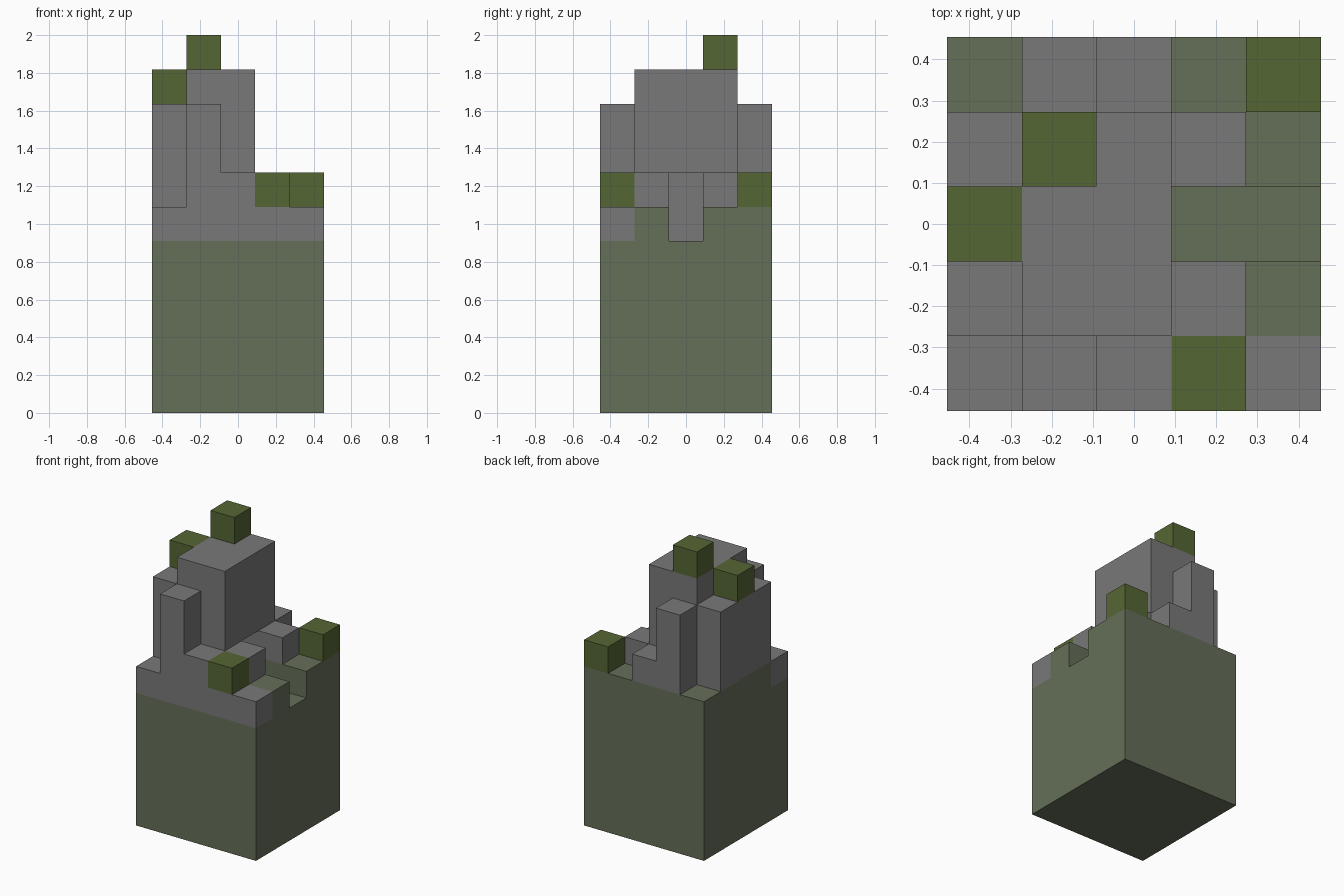
import bpy

if "Cube" in bpy.data.objects:
    bpy.data.objects.remove(bpy.data.objects["Cube"], do_unlink=True)

U = 2 / 11      # block size: five blocks wide and deep, eleven high
HALF = 2.5      # half the footprint, in blocks


def material(name, rgb):
    m = bpy.data.materials.new(name)
    m.use_nodes = True
    color = (*rgb, 1)
    m.diffuse_color = color
    m.node_tree.nodes["Principled BSDF"].inputs["Base Color"].default_value = color
    return m


STONE = material("grey stone", (0.19, 0.19, 0.19))
MOSSY = material("mossy stone", (0.13, 0.156, 0.098))
LEAF = material("leaf green", (0.091, 0.133, 0.034))


def block(name, mat, x, y, z):
    """Box spanning the given (start, end) block ranges."""
    spans = (x, y, z)
    size = [(b - a) * U for a, b in spans]
    mid = [(a + b) / 2 * U for a, b in spans]
    bpy.ops.mesh.primitive_cube_add(
        size=1, location=(mid[0] - HALF * U, mid[1] - HALF * U, mid[2]))
    ob = bpy.context.object
    ob.name = name
    ob.scale = size
    bpy.ops.object.transform_apply(location=False, rotation=False, scale=True)
    ob.data.materials.append(mat)
    return ob


# Base and the rim course above it, open on one side for the path
block("base", MOSSY, (0, 5), (0, 5), (0, 5))
block("front_rim", STONE, (0, 5), (0, 1), (5, 6))
block("back_rim", MOSSY, (0, 5), (4, 5), (5, 6))
block("side_rim", MOSSY, (0, 1), (1, 4), (5, 6))
for side, y in (("front", 1), ("back", 3)):
    block(side + "_path_wall", MOSSY, (3, 5), (y, y + 1), (5, 6))
    block(side + "_gate_post", STONE, (3, 4), (y, y + 1), (6, 7))

# Tower with a doorway facing the path
tower = block("tower", STONE, (1, 3), (1, 4), (5, 10))
cutter = block("doorway_cutter", STONE, (2, 3.5), (2, 3), (4.5, 7))
cutter.hide_render = True
cut = tower.modifiers.new("doorway", 'BOOLEAN')
cut.operation = 'DIFFERENCE'
cut.solver = 'EXACT'
cut.object = cutter
bpy.context.view_layer.objects.active = tower
bpy.ops.object.modifier_apply(modifier=cut.name)
bpy.data.objects.remove(cutter, do_unlink=True)

# Buttresses around the tower
block("side_buttress", STONE, (0, 1), (1, 4), (6, 9))
for side, y in (("front", 0), ("back", 4)):
    block(side + "_buttress", STONE, (1, 2), (y, y + 1), (6, 9))
    block(side + "_step", STONE, (2, 3), (y, y + 1), (6, 7))

# Leafy blocks
for name, x, y, z in (("tower_bush", 1, 3, 10), ("buttress_bush", 0, 2, 9),
                      ("front_bush", 3, 0, 6), ("back_bush", 4, 4, 6)):
    block(name, LEAF, (x, x + 1), (y, y + 1), (z, z + 1))
